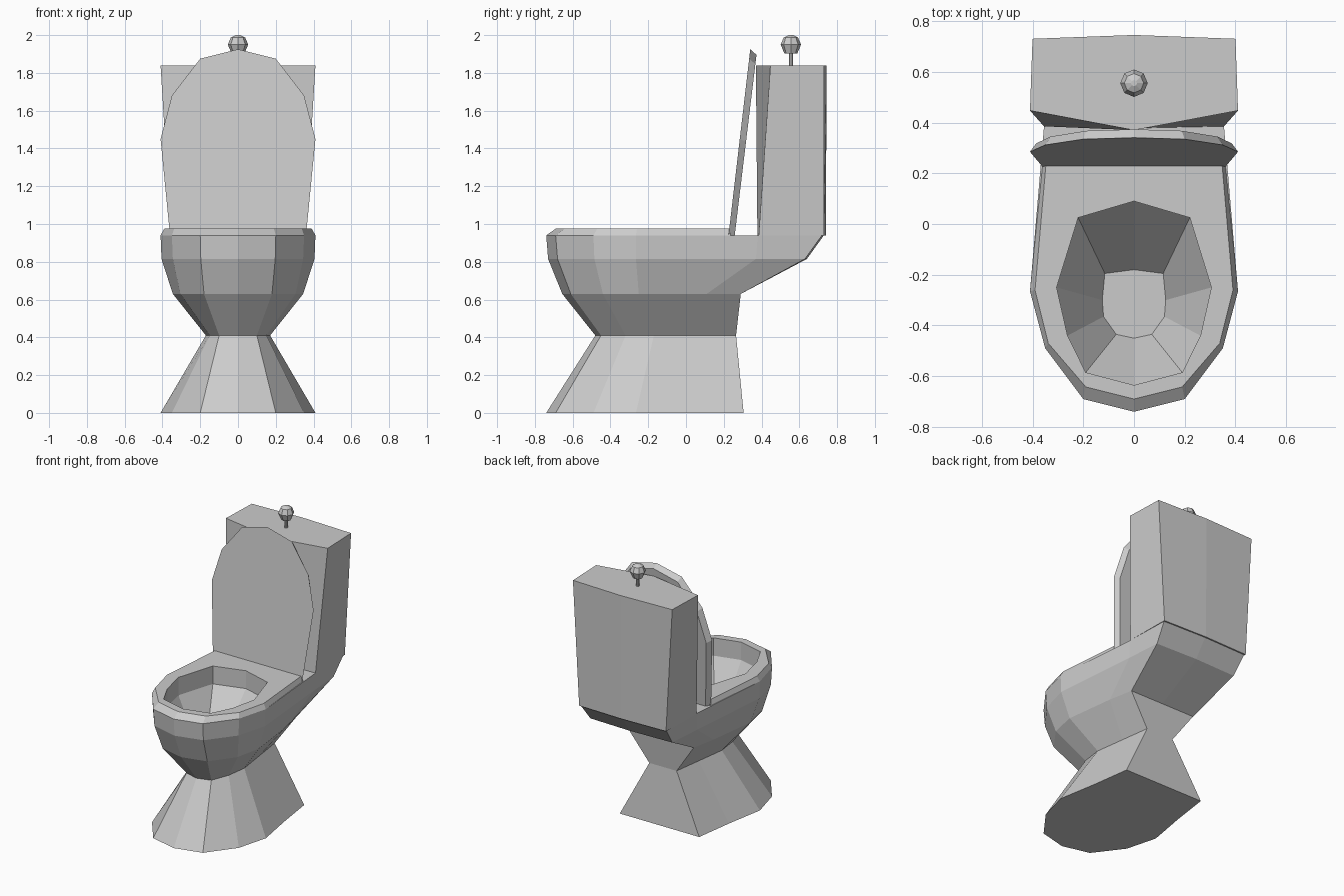
import bpy, bmesh, math

cube = bpy.data.objects.get("Cube")
if cube:
    bpy.data.objects.remove(cube, do_unlink=True)

GREY = (0.6, 0.6, 0.6, 1.0)
porcelain = bpy.data.materials.new("light_grey_porcelain")
porcelain.use_nodes = True
porcelain.diffuse_color = GREY
porcelain.node_tree.nodes["Principled BSDF"].inputs["Base Color"].default_value = GREY


def ring(half, place):
    """Mirror a half outline (first and last points on x = 0) and place it in space."""
    outline = half + [(-x, v) for x, v in reversed(half[1:-1])]
    return [place(x, v) for x, v in outline]


def level(half, z):
    return ring(half, lambda x, y: (x, y, z))


def loft(name, rings, closed=False):
    """Skin a stack of rings; cap the ends, or join last to first when closed."""
    bm = bmesh.new()
    loops = [[bm.verts.new(p) for p in r] for r in rings]
    n = len(loops[0])
    pairs = list(zip(loops, loops[1:]))
    if closed:
        pairs.append((loops[-1], loops[0]))
    else:
        bm.faces.new(loops[0])
        bm.faces.new(loops[-1])
    for a, b in pairs:
        for i in range(n):
            j = (i + 1) % n
            bm.faces.new((a[i], a[j], b[j], b[i]))
    bmesh.ops.remove_doubles(bm, verts=bm.verts[:], dist=0.0005)
    bmesh.ops.dissolve_degenerate(bm, dist=0.0005, edges=bm.edges[:])
    bmesh.ops.recalc_face_normals(bm, faces=bm.faces[:])
    mesh = bpy.data.meshes.new(name)
    bm.to_mesh(mesh)
    bm.free()
    mesh.materials.append(porcelain)
    obj = bpy.data.objects.new(name, mesh)
    bpy.context.collection.objects.link(obj)
    return obj


def doubled(half):
    """Repeat the rear corner so a short outline matches the longer bowl rings."""
    return half[:-1] + [half[-2], half[-1]]


# Half outlines, from front centre round to back centre
nose = [(0, -0.74), (0.2, -0.69), (0.35, -0.49), (0.41, -0.265)]
foot = nose + [(0.36, 0.02), (0.32, 0.305), (0, 0.305)]
waist = [(0, -0.48), (0.1, -0.45), (0.15, -0.32), (0.17, -0.17),
         (0.14, 0.05), (0.11, 0.265), (0, 0.265)]
belly = [(0, -0.655), (0.18, -0.61), (0.305, -0.44), (0.345, -0.25),
         (0.3, 0.11), (0.265, 0.29), (0, 0.29)]
rim_low = [(0, -0.73), (0.197, -0.68), (0.345, -0.485), (0.405, -0.265),
           (0.35, 0.37), (0.33, 0.63), (0, 0.64)]
rim_top = nose + [(0.355, 0.38), (0.345, 0.72), (0, 0.73)]
hole = [(0, -0.635), (0.19, -0.585), (0.262, -0.44), (0.305, -0.25),
        (0.22, 0.025), (0, 0.09)]
basin = [(0, -0.45), (0.07, -0.435), (0.12, -0.365), (0.125, -0.3),
         (0.115, -0.195), (0, -0.18)]

# Pedestal, bowl, rim and hollow basin in one skin
loft("bowl_and_pedestal", [
    level(foot, 0), level(waist, 0.41), level(belly, 0.63),
    level(rim_low, 0.815), level(rim_top, 0.94),
    level(doubled(hole), 0.94), level(doubled(hole), 0.845),
    level(doubled(basin), 0.55)])

# Seat ring with a bevelled outer edge
seat_low = nose + [(0.36, 0.235), (0, 0.235)]
seat_top = [(0, -0.69), (0.19, -0.642), (0.338, -0.47), (0.39, -0.26),
            (0.347, 0.235), (0, 0.235)]
loft("seat", [level(seat_low, 0.94), level(seat_top, 0.975),
              level(hole, 0.975), level(hole, 0.94)], closed=True)

# Raised lid leaning back towards the tank
lid_half = [(0, 1.925), (0.2, 1.875), (0.35, 1.68), (0.41, 1.45), (0.36, 0.94), (0, 0.94)]


def lid_face(scale, offset):
    return ring(lid_half, lambda x, z: (
        x * scale, 0.225 + (z - 0.94) * 0.117 + offset, 0.94 + (z - 0.94) * (0.5 + scale / 2)))


loft("lid", [lid_face(1, 0), lid_face(0.94, 0.033)])

# Flared tank with a gently peaked front and back
tank_low = [(0, 0.378), (0.355, 0.385), (0.35, 0.73), (0, 0.74)]
tank_top = [(0, 0.37), (0.41, 0.447), (0.4, 0.73), (0, 0.745)]
loft("tank", [level(tank_low, 0.94), level(tank_top, 1.84)])


# Flush knob turned on a thin stem
def lathe(name, profile, sides):
    turn = [2 * math.pi * i / sides for i in range(sides)]
    loft(name, [[(r * math.cos(a), 0.555 + r * math.sin(a), z) for a in turn]
                for r, z in profile])


lathe("knob_stem", [(0.011, 1.83), (0.011, 1.91)], 8)
lathe("knob", [(0.034, 1.902), (0.054, 1.95), (0.038, 1.987), (0.012, 2.0)], 8)
